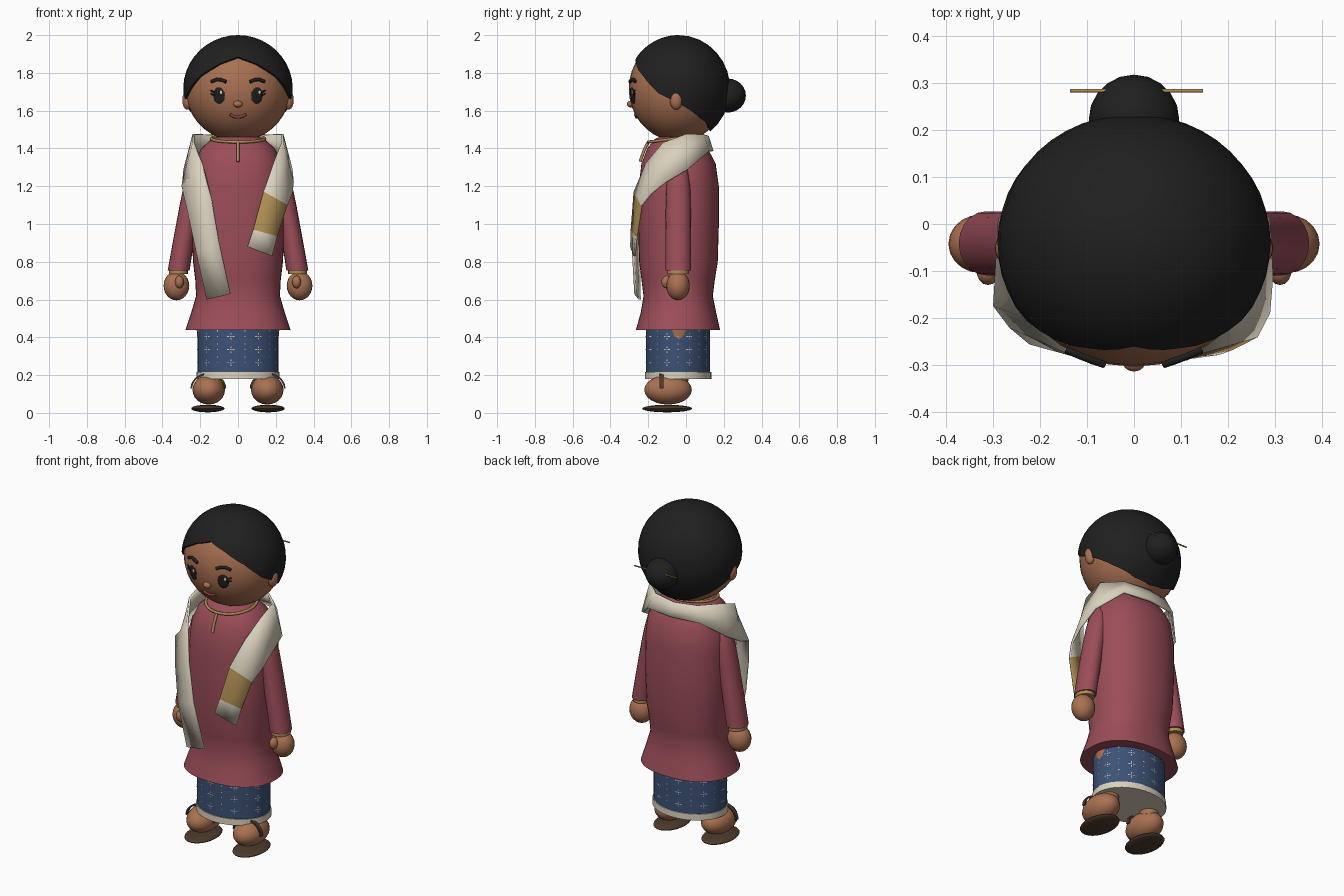
import bpy, bmesh, math
from mathutils import Vector, Matrix

if "Cube" in bpy.data.objects:
    bpy.data.objects.remove(bpy.data.objects["Cube"])


def colour(name, r, g, b):
    m = bpy.data.materials.new(name)
    m.diffuse_color = (r, g, b, 1)
    m.use_nodes = True
    m.node_tree.nodes["Principled BSDF"].inputs["Base Color"].default_value = m.diffuse_color
    return m


SKIN = colour("warm skin", .40, .165, .083)
HAIR = colour("black hair", .014, .014, .014)
ROSE = colour("rose cloth", .33, .075, .10)
CREAM = colour("cream cloth", .70, .64, .51)
GOLD = colour("gold", .42, .27, .085)
BLUE = colour("blue cloth", .046, .084, .18)
BROWN = colour("dark brown leather", .075, .043, .025)
LIPS = colour("lips", .27, .06, .065)


def finish(name, bm, *mats, angle=50):
    bmesh.ops.recalc_face_normals(bm, faces=bm.faces)
    me = bpy.data.meshes.new(name)
    bm.to_mesh(me)
    bm.free()
    for m in mats:
        me.materials.append(m)
    ob = bpy.data.objects.new(name, me)
    bpy.context.collection.objects.link(ob)
    bpy.context.view_layer.objects.active = ob
    ob.select_set(True)
    bpy.ops.object.shade_smooth_by_angle(angle=math.radians(angle))
    ob.select_set(False)
    return ob


def ellipsoid(name, c, r, mat, rot=None, seg=20):
    bm = bmesh.new()
    m = Matrix.Translation(c) @ (rot or Matrix()) @ Matrix.Diagonal((*r, 1))
    bmesh.ops.create_uvsphere(bm, u_segments=seg, v_segments=seg // 2 + 2, radius=1, matrix=m)
    return finish(name, bm, mat)


def loft(name, rings, *mats, power=2.0, n=32, rule=None):
    """Rings of (centre x, z, x radius, front y, back y), capped at both ends."""
    bm, loops = bmesh.new(), []
    for cx, z, rx, y0, y1 in rings:
        loop = []
        for i in range(n):
            c, s = math.cos(2 * math.pi * i / n), math.sin(2 * math.pi * i / n)
            c = math.copysign(abs(c) ** (2 / power), c)
            s = math.copysign(abs(s) ** (2 / power), s)
            loop.append(bm.verts.new((cx + rx * c, (y0 + y1) / 2 + s * (y1 - y0) / 2, z)))
        loops.append(loop)
    for a, b in zip(loops, loops[1:]):
        for i in range(n):
            bm.faces.new((a[i], a[(i + 1) % n], b[(i + 1) % n], b[i]))
    bm.faces.new(loops[0])
    bm.faces.new(loops[-1])
    if rule:
        for f in bm.faces:
            f.material_index = rule(f.calc_center_median())
    return finish(name, bm, *mats)


def tube(name, pts, r, mat, closed=False):
    cu = bpy.data.curves.new(name, 'CURVE')
    cu.dimensions, cu.bevel_depth, cu.bevel_resolution = '3D', r, 2
    cu.use_fill_caps = True
    sp = cu.splines.new('POLY')
    sp.points.add(len(pts) - 1)
    for p, q in zip(sp.points, pts):
        p.co = (*q, 1)
    sp.use_cyclic_u = closed
    cu.materials.append(mat)
    ob = bpy.data.objects.new(name, cu)
    bpy.context.collection.objects.link(ob)
    return ob


# Head
HC, HR = Vector((0, -.04, 1.715)), Vector((.278, .263, .277))
ellipsoid("head", HC, HR, SKIN, seg=32)
loft("neck", [(0, z, .11, -.14, .06) for z in (1.38, 1.52)], SKIN, n=20)


def on_face(x, z, lift=0):
    t = 1 - ((x - HC.x) / HR.x) ** 2 - ((z - HC.z) / HR.z) ** 2
    p = Vector((x, HC.y - HR.y * math.sqrt(t), z))
    d = p - HC
    n = Vector((d.x / HR.x ** 2, d.y / HR.y ** 2, d.z / HR.z ** 2)).normalized()
    return p + n * lift, n


# Hair cap: grid from the hairline up to the crown
LINE = [(0, 1.885), (22, 1.85), (45, 1.785), (68, 1.69), (90, 1.64), (120, 1.56), (150, 1.505), (180, 1.49)]


def hairline(deg):
    for (a, za), (b, zb) in zip(LINE, LINE[1:]):
        if deg <= b:
            return za + (zb - za) * (deg - a) / (b - a)
    return LINE[-1][1]


bm = bmesh.new()
N, K = 48, 12
R = Vector((.29, .274, .285))
cols = []
for i in range(N):
    a = 2 * math.pi * i / N
    low = math.asin((hairline(math.degrees(min(a, 2 * math.pi - a))) - HC.z) / R.z)
    col = []
    for k in range(-1, K):
        e = low + (math.pi / 2 - low) * max(k, 0) / K
        s = .94 if k < 0 else 1
        col.append(bm.verts.new(HC + s * Vector((R.x * math.sin(a) * math.cos(e),
                                -R.y * math.cos(a) * math.cos(e), R.z * math.sin(e)))))
    cols.append(col)
crown = bm.verts.new(HC + Vector((0, 0, R.z)))
for i in range(N):
    a, b = cols[i], cols[(i + 1) % N]
    for k in range(K):
        bm.faces.new((a[k], b[k], b[k + 1], a[k + 1]))
    bm.faces.new((a[K], b[K], crown))
finish("hair", bm, HAIR)
ellipsoid("hair_bun", (0, .222, 1.68), (.096, .095, .09), HAIR)
tube("hair_pin", [(-.136, .283, 1.71), (.146, .283, 1.71)], .004, GOLD)


# Face details
def plate(name, x, z, rx, rz, mat, thick=.006, lift=0):
    p, n = on_face(x, z, lift)
    return ellipsoid(name, p, (rx, rz, thick), mat, n.to_track_quat('Z', 'Y').to_matrix().to_4x4(), 16)


for s, side in ((-1, "right"), (1, "left")):
    plate(side + "_eye", s * .1, 1.68, .032, .045, HAIR)
    plate(side + "_eye_glint", s * .1 + .012, 1.697, .008, .011, CREAM, .004, .005)
    tube(side + "_brow", [on_face(s * x, z, .003)[0] for x, z in
                          ((.062, 1.752), (.085, 1.762), (.11, 1.765), (.14, 1.753))], .009, HAIR)
    for j in (0, 1):
        tube(side + "_lash", [on_face(s * .12, 1.695 - j * .015, .003)[0],
                              on_face(s * .142, 1.708 - j * .018, .006)[0]], .004, HAIR)
    ellipsoid(side + "_ear", (s * .268, -.052, 1.657), (.027, .034, .052), SKIN)
ellipsoid("nose", (0, -.293, 1.635), (.024, .02, .018), SKIN)
tube("mouth", [on_face(x, 1.566 + 9 * x * x, .001)[0] for x in (-.042, -.028, -.014, 0, .014, .028, .042)], .008, LIPS)

# Tunic
loft("tunic", [(0, *r) for r in (
    (.44, .278, -.265, .18), (.53, .248, -.24, .16), (.62, .222, -.225, .142), (.7, .226, -.235, .152),
    (.8, .238, -.248, .168), (1.0, .248, -.253, .174), (1.2, .245, -.25, .174), (1.32, .232, -.236, .157),
    (1.4, .195, -.205, .115), (1.45, .14, -.165, .07), (1.465, .09, -.13, .03))], ROSE, power=2.3, n=40)
tube("collar_trim", [(.142 * math.cos(a), -.06 + .14 * math.sin(a), 1.452 - .018 * math.sin(-a))
                     for a in (2 * math.pi * i / 32 for i in range(32))], .008, GOLD, True)
tube("placket_trim", [(0, -.202, 1.43), (0, -.222, 1.39), (0, -.243, 1.33)], .008, GOLD)

# Wrapped skirt with cream border
SY, SRX, SRY = -.042, .214, .17
loft("skirt", [(0, .18, .22, -.218, .135), (0, .217, .219, -.217, .134), (0, .2171, SRX, SY - SRY, SY + SRY),
               (0, .52, SRX, SY - SRY, SY + SRY)], BLUE, CREAM, n=40, rule=lambda c: int(c.z < .2171))

# Woven motifs on the skirt: small crosses alternating with dots
bm = bmesh.new()


def speck(a, z, w, h):
    q = []
    for da, dz in ((-w, -h), (w, -h), (w, h), (-w, h)):
        t = a + da / .19
        q.append(bm.verts.new((SRX * 1.012 * math.sin(t), SY - SRY * 1.012 * math.cos(t), z + dz)))
    bm.faces.new(q)


for i in range(18):
    a = 2 * math.pi * (i + .5) / 18
    for z in (.265, .335, .405):
        if i % 2:
            for d in (-.013, .013):
                speck(a, z + d, .002, .004)
                speck(a + d / .19, z, .005, .002)
            speck(a, z, .004, .003)
        else:
            speck(a, z + .03, .003, .003)
            speck(a, z, .002, .002)
finish("skirt_motifs", bm, CREAM)

# Arms, legs and sandals
for s, side in ((-1, "right"), (1, "left")):
    loft(side + "_sleeve", [(s * x, z, rx, -.041 - ry, -.041 + ry) for x, z, rx, ry in (
        (.314, .755, .058, .068), (.29, .9, .056, .068), (.255, 1.1, .054, .066), (.238, 1.2, .05, .063),
        (.222, 1.29, .042, .05), (.21, 1.345, .02, .02))], ROSE, n=20)
    loft(side + "_bangle", [(s * .316, z, .05, -.1, .017) for z in (.735, .76)], GOLD, n=20)
    ellipsoid(side + "_hand", (s * .326, -.042, .673), (.068, .062, .077), SKIN)
    ellipsoid(side + "_thumb", (s * .31, -.102, .693), (.024, .028, .034), SKIN, seg=14)
    loft(side + "_leg", [(s * .14, .15, .05, -.09, .01), (s * .14, .5, .085, -.125, .045)], SKIN, n=20)
    ellipsoid(side + "_foot", (s * .155, -.095, .122), (.086, .126, .078), SKIN)
    ellipsoid(side + "_sandal", (s * .16, -.1, .023), (.088, .132, .02), BROWN, seg=24)
    # flat strap arching over the foot
    bm = bmesh.new()
    rows = []
    for i in range(13):
        t = math.pi * i / 12
        rows.append([bm.verts.new((s * .157 + (.086 + o) * math.cos(t), y, .128 + (.074 + o) * math.sin(t)))
                     for o, y in ((0, -.14), (.009, -.14), (.009, -.118), (0, -.118))])
    for a, b in zip(rows, rows[1:]):
        for j in range(4):
            bm.faces.new((a[j], a[(j + 1) % 4], b[(j + 1) % 4], b[j]))
    bm.faces.new(rows[0])
    bm.faces.new(rows[-1])
    finish(side + "_strap", bm, BROWN)

# Scarf: cross-sections (inner edge, outer edge) from one tail round the neck to the other
NECK = [((.14, .09, 1.472), (.17, .118, 1.385)), ((.235, 0, 1.475), (.283, .01, 1.29)),
        ((.235, -.12, 1.43), (.29, -.11, 1.22))]
TAIL_L = [((.19, -.21, 1.32), (.285, -.185, 1.16)), ((.135, -.272, 1.17), (.26, -.235, 1.10)),
          ((.08, -.287, .97), (.207, -.262, .935)), ((.05, -.29, .88), (.18, -.272, .83))]
TAIL_R = [((.19, -.21, 1.32), (.295, -.17, 1.2)), ((.14, -.27, 1.13), (.262, -.215, 1.05)),
          ((.1, -.283, .9), (.22, -.25, .85)), ((.04, -.268, .63), (.165, -.245, .6))]
flip = [[(-x, y, z) for x, y, z in sec] for sec in NECK + TAIL_R]
path = flip[::-1] + [((0, .115, 1.465), (0, .14, 1.385))] + NECK + TAIL_L
bm = bmesh.new()
rows = []
for a, b in path:
    a, b = Vector(a), Vector(b)
    rows.append([bm.verts.new(a.lerp(b, t)) for t in (0, .5, 1)])
for i, (a, b) in enumerate(zip(rows, rows[1:])):
    for j in range(2):
        f = bm.faces.new((a[j], a[j + 1], b[j + 1], b[j]))
        f.material_index = int(i == len(rows) - 3)
scarf = finish("scarf", bm, CREAM, GOLD)
mod = scarf.modifiers.new("thickness", 'SOLIDIFY')
mod.thickness, mod.offset = .012, 0
